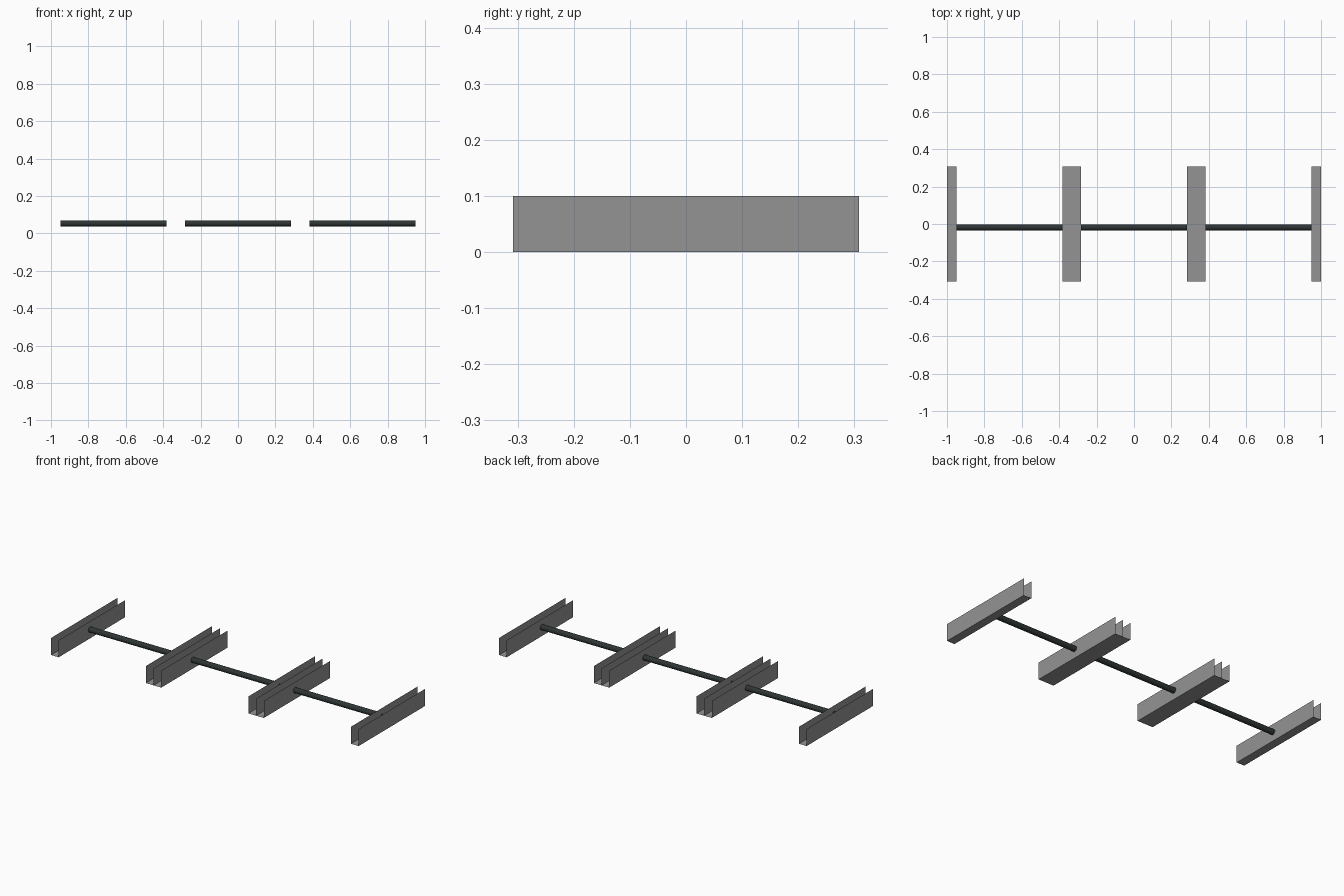
import bpy, bmesh, math
from mathutils import Matrix

if "Cube" in bpy.data.objects:
    bpy.data.objects.remove(bpy.data.objects["Cube"])


def material(name, rgb):
    m = bpy.data.materials.new(name)
    m.diffuse_color = (*rgb, 1)
    m.use_nodes = True
    m.node_tree.nodes["Principled BSDF"].inputs["Base Color"].default_value = m.diffuse_color
    return m


GREY = material("mid_grey", (0.29, 0.295, 0.29))
DARK = material("dark_grey_green", (0.028, 0.036, 0.035))

HALF_Y, HEIGHT = 0.308, 0.10      # channel half length and wall height
BAY, WIDTH = 2 / 3, 0.05          # bay spacing and channel width
ROD_R, ROD_Y, ROD_Z = 0.016, -0.018, 0.053


def add_object(name, bm, mat):
    mesh = bpy.data.meshes.new(name)
    bm.to_mesh(mesh)
    bm.free()
    mesh.materials.append(mat)
    ob = bpy.data.objects.new(name, mesh)
    bpy.context.collection.objects.link(ob)
    return ob


def channel(name, xs):
    """Sheet floor along y with an upright sheet wall at each x in xs."""
    bm = bmesh.new()
    rows = []
    for x in xs:
        rows.append([bm.verts.new((x, y, z)) for z in (0, HEIGHT)
                     for y in (-HALF_Y, HALF_Y)])
    for a, b, c, d in rows:
        bm.faces.new((a, b, d, c))
    for r, s in zip(rows, rows[1:]):
        bm.faces.new((r[0], r[1], s[1], s[0]))
    # walls on the left edge face outward to -x
    bm.faces.ensure_lookup_table()
    bm.faces[0].normal_flip()
    add_object(name, bm, GREY)


def rod(name, x0, x1):
    bm = bmesh.new()
    bmesh.ops.create_cone(
        bm, cap_ends=True, segments=16, radius1=ROD_R, radius2=ROD_R,
        depth=x1 - x0,
        matrix=Matrix.Translation(((x0 + x1) / 2, ROD_Y, ROD_Z))
        @ Matrix.Rotation(math.pi / 2, 4, 'Y'))
    add_object(name, bm, DARK)


# End channels have two walls, shared inner channels have three
channel("left_end_channel", (-1, -1 + WIDTH))
channel("right_end_channel", (1 - WIDTH, 1))
for side, x in (("left", -BAY / 2), ("right", BAY / 2)):
    channel(side + "_inner_channel", (x - WIDTH, x, x + WIDTH))

# One rod across each bay, from wall to wall
for i, side in enumerate(("left", "middle", "right")):
    x = -1 + i * BAY
    rod(side + "_rod", x + WIDTH, x + BAY - WIDTH)
